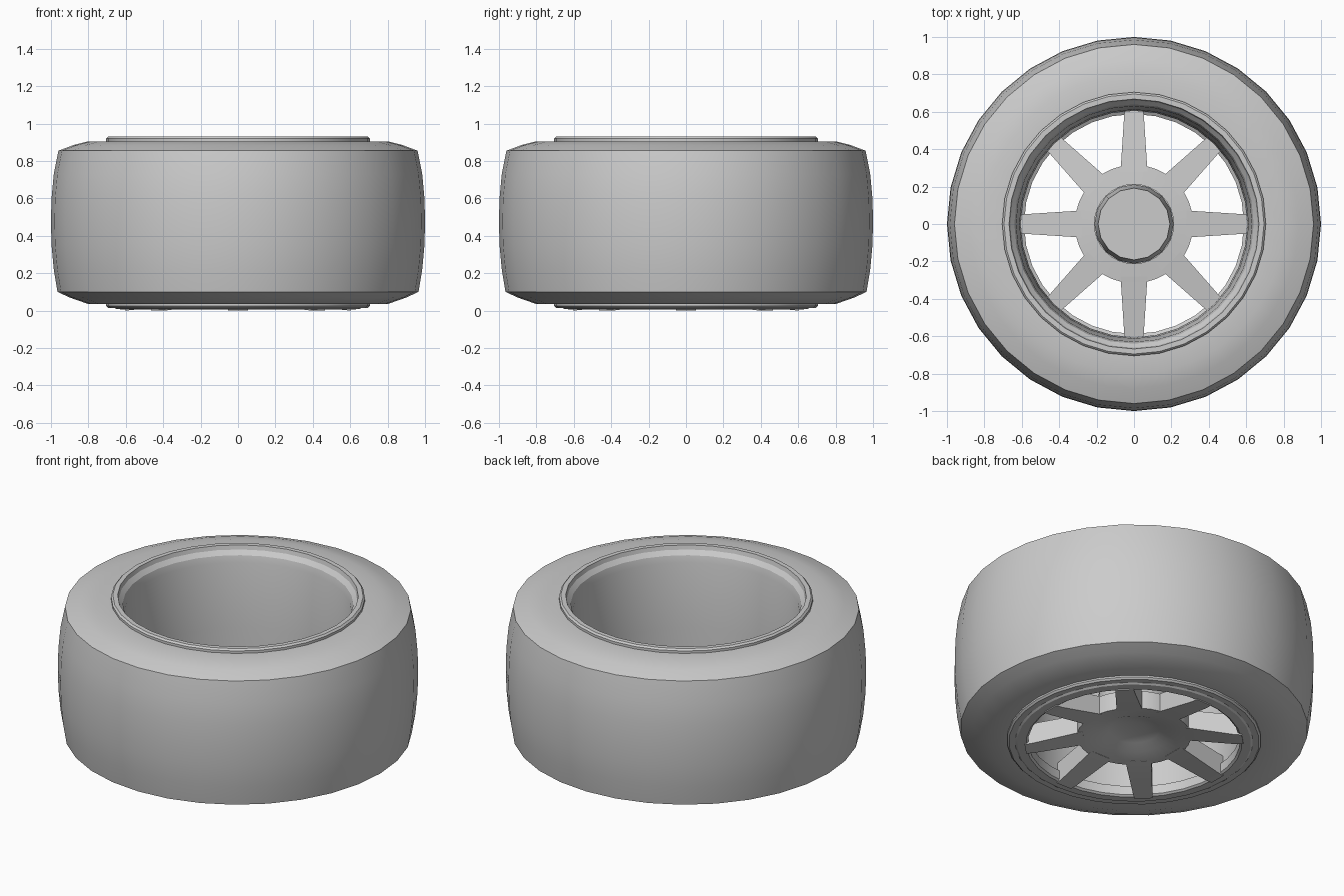
import bpy
import bmesh
from math import pi, cos, sin, radians

if "Cube" in bpy.data.objects:
    bpy.data.objects.remove(bpy.data.objects["Cube"], do_unlink=True)

grey = bpy.data.materials.new("plain_grey")
grey.use_nodes = True
GREY = (0.6, 0.6, 0.6, 1)
grey.diffuse_color = GREY
grey.node_tree.nodes["Principled BSDF"].inputs["Base Color"].default_value = GREY


def finish(name, bm):
    """Turn a bmesh into a smooth-shaded object with sharp edges kept."""
    bmesh.ops.remove_doubles(bm, verts=bm.verts, dist=1e-5)
    bmesh.ops.recalc_face_normals(bm, faces=bm.faces)
    mesh = bpy.data.meshes.new(name)
    bm.to_mesh(mesh)
    bm.free()
    mesh.materials.append(grey)
    obj = bpy.data.objects.new(name, mesh)
    bpy.context.collection.objects.link(obj)
    bpy.ops.object.select_all(action='DESELECT')
    obj.select_set(True)
    bpy.context.view_layer.objects.active = obj
    bpy.ops.object.shade_smooth_by_angle(angle=radians(25))
    return obj


def lathe(name, profile, segments=32, closed=True):
    """Spin a (radius, height) profile around the z axis."""
    bm = bmesh.new()
    verts = [bm.verts.new((r, 0, z)) for r, z in profile]
    pairs = list(zip(verts, verts[1:]))
    if closed:
        pairs.append((verts[-1], verts[0]))
    edges = [bm.edges.new(p) for p in pairs]
    bmesh.ops.spin(bm, geom=verts + edges, cent=(0, 0, 0), axis=(0, 0, 1),
                   angle=2 * pi, steps=segments)
    return finish(name, bm)


# Tyre: slightly crowned tread, chamfered shoulders, flat sidewalls
lathe("tyre", [
    (0.69, 0.035), (0.80, 0.035), (0.90, 0.07), (0.965, 0.10),
    (0.985, 0.22), (0.997, 0.35), (1.0, 0.48), (0.997, 0.60),
    (0.985, 0.73), (0.96, 0.855), (0.88, 0.885), (0.80, 0.905),
    (0.69, 0.905)])

# Rim: barrel with a raised lip at each end and a ledge behind the spokes
lathe("rim", [
    (0.705, 0.03), (0.705, 0.025), (0.695, 0.015), (0.66, 0.015),
    (0.65, 0.008), (0.60, 0.006), (0.588, 0.015), (0.588, 0.07),
    (0.605, 0.08), (0.605, 0.16), (0.612, 0.45), (0.63, 0.84),
    (0.64, 0.88), (0.662, 0.905), (0.668, 0.93), (0.695, 0.93),
    (0.705, 0.92), (0.705, 0.90)])

# Hub: plate with a dished underside and a tapered boss inside
lathe("hub", [
    (0, 0.105), (0.07, 0.102), (0.14, 0.09), (0.20, 0.065),
    (0.317, 0.05), (0.317, 0.16), (0.212, 0.17)], closed=False)
lathe("hub_boss", [(0.212, 0.165), (0.192, 0.38), (0, 0.38)],
      segments=16, closed=False)

# Spokes: eight tapered bars, bulging slightly downward at the rim
STATIONS = [(0.28, 0.072, 0.053, 0.165),
            (0.56, 0.054, 0.004, 0.13),
            (0.605, 0.051, 0.0, 0.125)]
for i in range(8):
    a = i * pi / 4
    bm = bmesh.new()
    rings = []
    for r, w, low, high in STATIONS:
        corners = [(-w, low), (w, low), (w, high), (-w, high)]
        rings.append([bm.verts.new((r * cos(a) - s * sin(a),
                                    r * sin(a) + s * cos(a), z))
                      for s, z in corners])
    for p, q in zip(rings, rings[1:]):
        for k in range(4):
            n = (k + 1) % 4
            bm.faces.new((p[k], p[n], q[n], q[k]))
    bm.faces.new(rings[0])
    bm.faces.new(rings[-1])
    finish(f"spoke_{i + 1}", bm)
